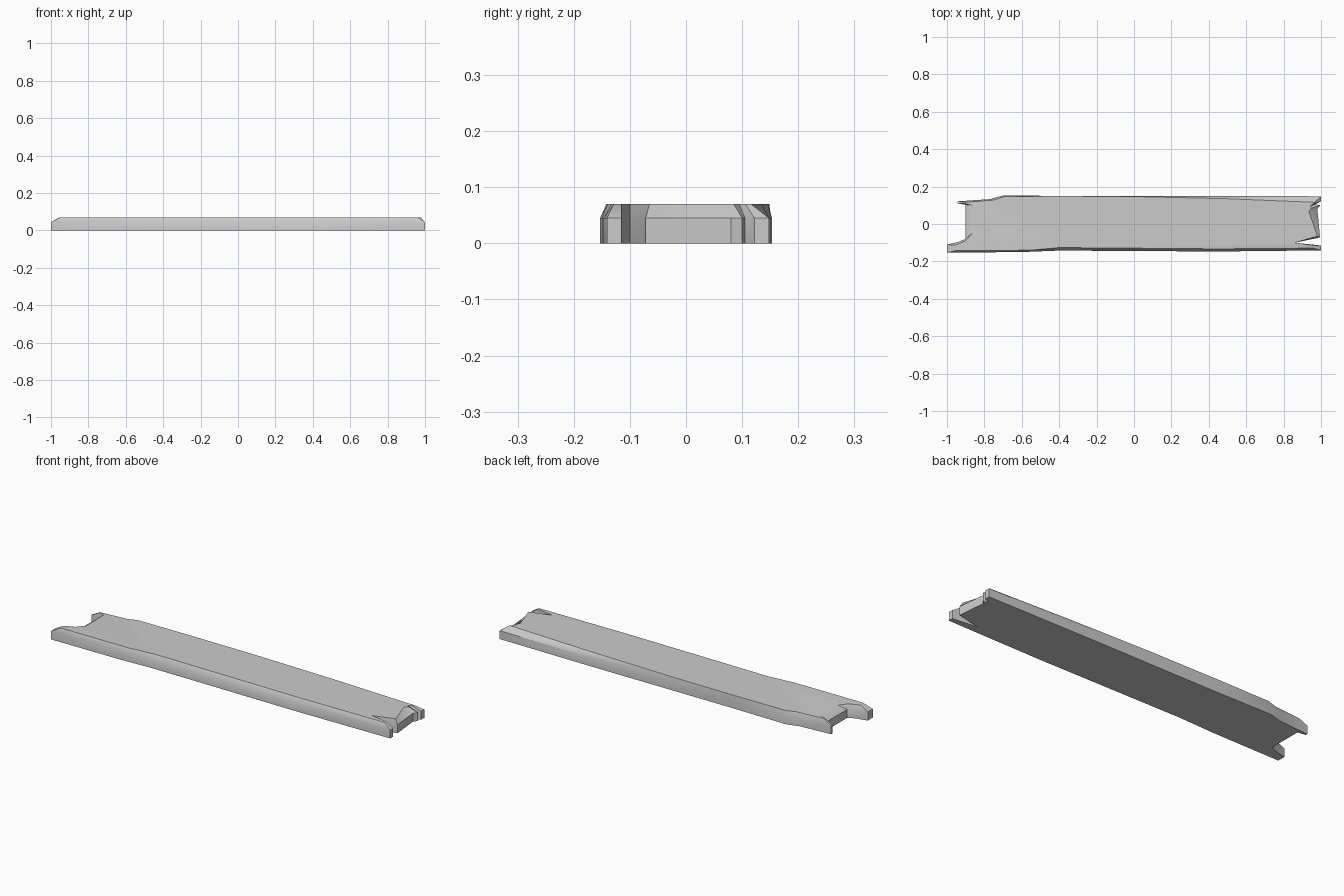
import bpy, bmesh, math

if "Cube" in bpy.data.objects:
    bpy.data.objects.remove(bpy.data.objects["Cube"])

SIDE_Z, TOP_Z = 0.045, 0.07

# Broken plank outline, counter-clockwise: base x, y, then the worn top edge x, y
OUTLINE = [
    # front side
    (-1, -.153, -.95, -.142), (-.6, -.15, -.55, -.14), (-.4, -.142, -.4, -.126),
    (.45, -.147, .45, -.133), (1, -.141, .96, -.129),
    # right end with split
    (1, -.115, .96, -.115), (.86, -.10, .86, -.10), (.995, -.072, .98, -.065),
    (.98, .08, .935, .068), (.995, .10, .95, .085), (.97, .105, .94, .095),
    (1, .122, .955, .106), (1, .148, .965, .116),
    # back side
    (.45, .151, .5, .135), (0, .15, 0, .147), (-.4, .15, -.4, .149),
    (-.7, .153, -.69, .147), (-.77, .133, -.75, .128),
    # left end with two prongs
    (-.945, .121, -.9, .116), (-.945, .11, -.9, .109), (-.9, .103, -.865, .10),
    (-.9, -.078, -.865, -.05), (-.935, -.095, -.90, -.09), (-1, -.11, -.955, -.113),
]

bm = bmesh.new()
rings = [
    [bm.verts.new((a, b, 0)) for a, b, c, d in OUTLINE],
    [bm.verts.new((a, b, SIDE_Z)) for a, b, c, d in OUTLINE],
    [bm.verts.new((c, d, TOP_Z)) for a, b, c, d in OUTLINE],
]
n = len(OUTLINE)
# vertical sides and worn upper edge
for lo, hi in zip(rings, rings[1:]):
    for i in range(n):
        j = (i + 1) % n
        bm.faces.new((lo[i], lo[j], hi[j], hi[i]))
# flat top and underside
bm.faces.new(rings[0][::-1])
bm.faces.new(rings[2])

mesh = bpy.data.meshes.new("wooden_plank")
bm.to_mesh(mesh)
bm.free()
plank = bpy.data.objects.new("wooden_plank", mesh)
bpy.context.collection.objects.link(plank)
bpy.context.view_layer.objects.active = plank
plank.select_set(True)
bpy.ops.object.shade_smooth_by_angle(angle=math.radians(36))
